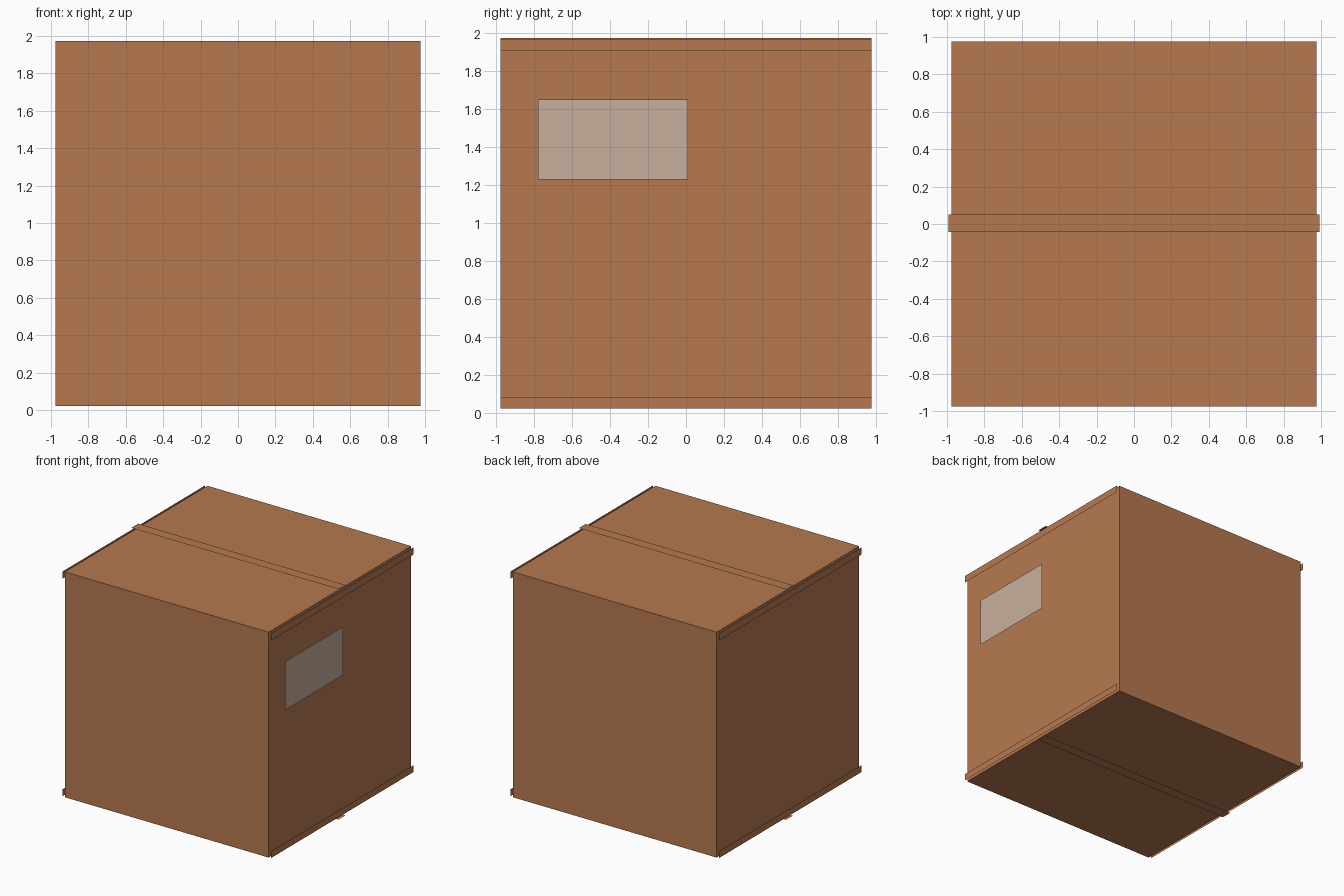
import bpy, bmesh
from mathutils import Vector

if "Cube" in bpy.data.objects:
    bpy.data.objects.remove(bpy.data.objects["Cube"])


def material(name, rgb):
    m = bpy.data.materials.new(name)
    m.diffuse_color = (*rgb, 1.0)
    m.use_nodes = True
    m.node_tree.nodes["Principled BSDF"].inputs["Base Color"].default_value = m.diffuse_color
    return m


CARD = material("brown cardboard", (0.468, 0.191, 0.080))
PAPER = material("pale label paper", (0.578, 0.434, 0.337))


def finish(name, bm, mat):
    mesh = bpy.data.meshes.new(name)
    bm.to_mesh(mesh)
    bm.free()
    mesh.materials.append(mat)
    obj = bpy.data.objects.new(name, mesh)
    bpy.context.collection.objects.link(obj)
    return obj


def sheet(name, corner, u, v, mat):
    """Flat rectangle facing along u x v."""
    bm = bmesh.new()
    c, u, v = Vector(corner), Vector(u), Vector(v)
    bm.faces.new([bm.verts.new(p) for p in (c, c + u, c + u + v, c + v)])
    finish(name, bm, mat)


# Closed carton
HALF, Z0, Z1 = 0.976, 0.022, 1.974
bm = bmesh.new()
bmesh.ops.create_cube(bm, size=1.0)
bmesh.ops.scale(bm, vec=(2 * HALF, 2 * HALF, Z1 - Z0), verts=bm.verts)
bmesh.ops.translate(bm, vec=(0, 0, (Z0 + Z1) / 2), verts=bm.verts)
finish("carton", bm, CARD)

# Centre seam tape, floating just off the top and bottom
T0, T1, TX = -0.044, 0.050, 0.993
sheet("top_tape", (-TX, T0, 1.995), (2 * TX, 0, 0), (0, T1 - T0, 0), CARD)
sheet("bottom_tape", (-TX, T1, 0.0), (2 * TX, 0, 0), (0, T0 - T1, 0), CARD)

# Edge tape along the upper and lower rims of both sides
for side, s in (("right", 1), ("left", -1)):
    for level, z0, z1 in (("upper", 1.908, 1.970), ("lower", 0.024, 0.083)):
        sheet(f"{side}_{level}_edge_tape", (s * 1.0, -s * HALF, z0),
              (0, s * 2 * HALF, 0), (0, 0, z1 - z0), CARD)

# Shipping label on the right side
sheet("label", (0.998, -0.78, 1.23), (0, 0.79, 0), (0, 0, 0.42), PAPER)
